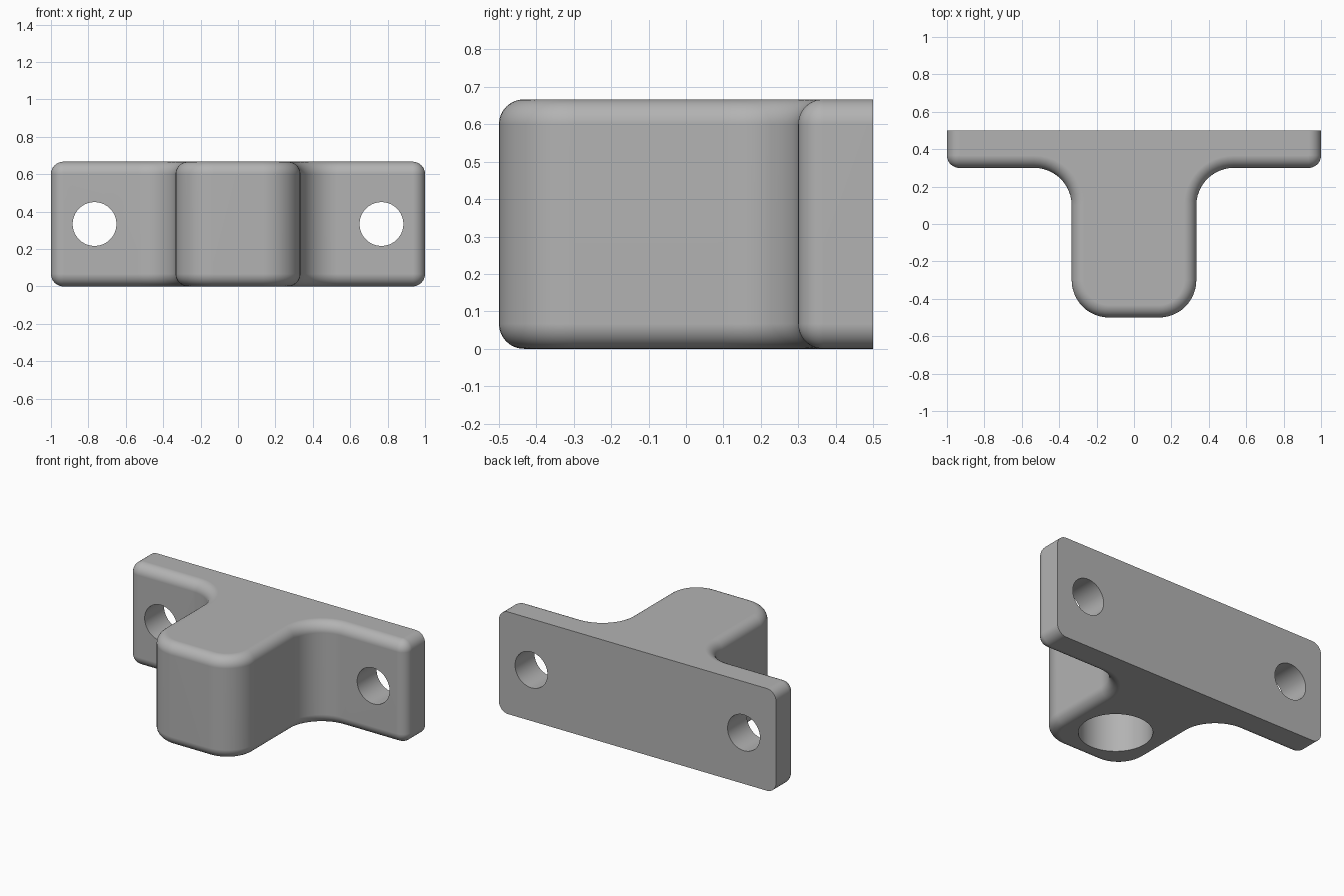
import bpy
import bmesh
from math import sin, cos, pi, radians
from mathutils import Matrix, Vector

HEIGHT = 2 / 3       # overall height
EDGE = 1 / 15        # small edge rounding
ROUND = 0.2          # large fillet radius
STEPS = 12           # segments per quarter arc

if "Cube" in bpy.data.objects:
    bpy.data.objects.remove(bpy.data.objects["Cube"])

grey = bpy.data.materials.new("plain grey")
grey.use_nodes = True
grey.diffuse_color = (0.45, 0.45, 0.45, 1)
grey.node_tree.nodes["Principled BSDF"].inputs["Base Color"].default_value = grey.diffuse_color


def arc(cx, cy, radius, start, end):
    angles = [start + (end - start) * i / STEPS for i in range(STEPS + 1)]
    return [(cx + radius * cos(a), cy + radius * sin(a)) for a in angles]


def outline(inset):
    """T-shaped outline, open along the flat back, shrunk by inset."""
    half = [(1 - inset, 0.5)]
    half += arc(1 - EDGE, 0.3 + EDGE, EDGE - inset, 0, -pi / 2)       # plate end
    half += arc(1 / 3 + ROUND, 0.3 - ROUND, ROUND + inset, pi / 2, pi)  # inner fillet
    half += arc(1 / 3 - ROUND, ROUND - 0.5, ROUND - inset, 0, -pi / 2)  # boss corner
    return half + [(-x, y) for x, y in reversed(half)]


def make_object(name, bm):
    mesh = bpy.data.meshes.new(name)
    bm.to_mesh(mesh)
    bm.free()
    mesh.materials.append(grey)
    obj = bpy.data.objects.new(name, mesh)
    bpy.context.collection.objects.link(obj)
    return obj


# Bracket body: stacked outlines with rounded bottom and top rims
bottom = [(EDGE * (1 - sin(a)), EDGE * (1 - cos(a)))
          for a in (pi / 2 * i / STEPS for i in range(STEPS + 1))]
layers = bottom + [(d, HEIGHT - z) for d, z in reversed(bottom)]
bm = bmesh.new()
rows = [[bm.verts.new((x, y, z)) for x, y in outline(d)] for d, z in layers]
for low, high in zip(rows, rows[1:]):
    for i in range(len(low) - 1):
        bm.faces.new((low[i], low[i + 1], high[i + 1], high[i]))
bm.faces.new(rows[0])
bm.faces.new(rows[-1])
bm.faces.new([r[0] for r in rows] + [r[-1] for r in reversed(rows)])
bmesh.ops.remove_doubles(bm, verts=bm.verts, dist=1e-5)
bmesh.ops.recalc_face_normals(bm, faces=bm.faces)
bracket = make_object("mounting_bracket", bm)

# Hole cutter: two screw holes through the plate, one blind socket from below
bm = bmesh.new()


def drill(location, radius, depth, turn=0):
    matrix = Matrix.Translation(Vector(location)) @ Matrix.Rotation(turn, 4, "X")
    bmesh.ops.create_cone(bm, cap_ends=True, segments=64, radius1=radius,
                          radius2=radius, depth=depth, matrix=matrix)


for side in (-1, 1):
    drill((side * 0.767, 0.4, HEIGHT / 2), 0.117, 0.6, pi / 2)
drill((0, -1 / 6, 0), 0.217, 1.0)
cutter = make_object("hole_cutter", bm)
cutter.hide_render = True

cut = bracket.modifiers.new("holes", "BOOLEAN")
cut.operation = "DIFFERENCE"
cut.solver = "EXACT"
cut.object = cutter
bpy.ops.object.select_all(action="DESELECT")
bpy.context.view_layer.objects.active = bracket
bracket.select_set(True)
bpy.ops.object.modifier_apply(modifier=cut.name)
bpy.data.objects.remove(cutter)

# Smooth fillets, crisp hole rims and back edges
bpy.ops.object.shade_smooth_by_angle(angle=radians(30))
weighted = bracket.modifiers.new("flat_face_normals", "WEIGHTED_NORMAL")
weighted.keep_sharp = True
